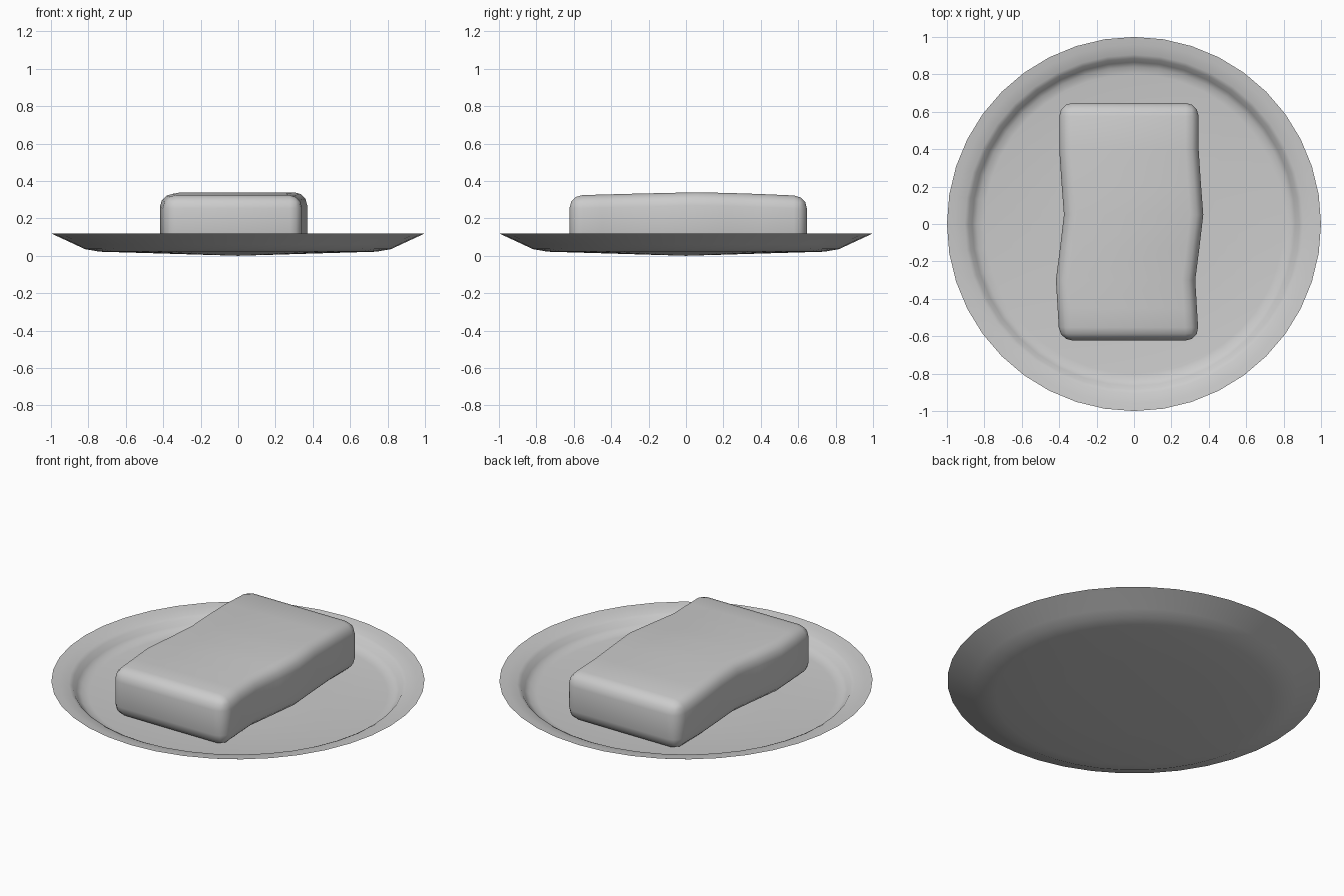
import bpy, bmesh, math

if "Cube" in bpy.data.objects:
    bpy.data.objects.remove(bpy.data.objects["Cube"])


def make_object(name, bm, angle):
    bmesh.ops.recalc_face_normals(bm, faces=bm.faces)
    mesh = bpy.data.meshes.new(name)
    bm.to_mesh(mesh)
    bm.free()
    obj = bpy.data.objects.new(name, mesh)
    bpy.context.collection.objects.link(obj)
    bpy.ops.object.select_all(action='DESELECT')
    obj.select_set(True)
    bpy.context.view_layer.objects.active = obj
    bpy.ops.object.shade_smooth_by_angle(angle=math.radians(angle))
    return obj


def lerp(points, t):
    # piecewise linear curve through (position, value) pairs
    if t <= points[0][0]:
        return points[0][1]
    for (a, va), (b, vb) in zip(points, points[1:]):
        if t <= b:
            return va + (vb - va) * (t - a) / (b - a)
    return points[-1][1]


# Plate: a thin turned profile with a stepped rim
profile = [(0, 0.0), (0.4, 0.012), (0.74, 0.022), (0.82, 0.036), (0.87, 0.06),
           (1.0, 0.12), (0.96, 0.115), (0.905, 0.104), (0.885, 0.094),
           (0.865, 0.066), (0.84, 0.048), (0.80, 0.042), (0.4, 0.038), (0, 0.036)]
bm = bmesh.new()
verts = [bm.verts.new((r, 0, z)) for r, z in profile]
edges = [bm.edges.new(pair) for pair in zip(verts, verts[1:])]
bmesh.ops.spin(bm, geom=verts + edges, cent=(0, 0, 0), axis=(0, 0, 1),
               angle=math.tau, steps=40)
bmesh.ops.remove_doubles(bm, verts=bm.verts, dist=0.0005)
make_object("plate", bm, 60)

# Soap bar: a rounded block with gently wavy sides and a crowned top
bm = bmesh.new()
bmesh.ops.create_cube(bm, size=1)
bmesh.ops.scale(bm, vec=(0.745, 1.27, 0.285), verts=bm.verts)
bmesh.ops.translate(bm, vec=(-0.027, 0.012, 0.182), verts=bm.verts)
bmesh.ops.bevel(bm, geom=bm.edges[:], offset=0.07, segments=3, profile=0.5,
                affect='EDGES')
for y in (-0.45, -0.3, -0.12, 0.05, 0.22, 0.4):
    bmesh.ops.bisect_plane(bm, geom=bm.verts[:] + bm.edges[:] + bm.faces[:],
                           plane_co=(0, y, 0), plane_no=(0, 1, 0))
sway = [(-0.6, 0), (-0.45, -0.009), (-0.3, -0.018), (-0.12, 0.005),
        (0.05, 0.025), (0.22, 0.012), (0.4, 0)]
crown = [(-0.55, 0), (-0.3, 0.007), (0.05, 0.015), (0.3, 0.01), (0.6, -0.003)]
for v in bm.verts:
    y = v.co.y
    v.co.x += lerp(sway, y)
    if v.co.z > 0.18:
        v.co.z += lerp(crown, y)
make_object("soap_bar", bm, 60)
